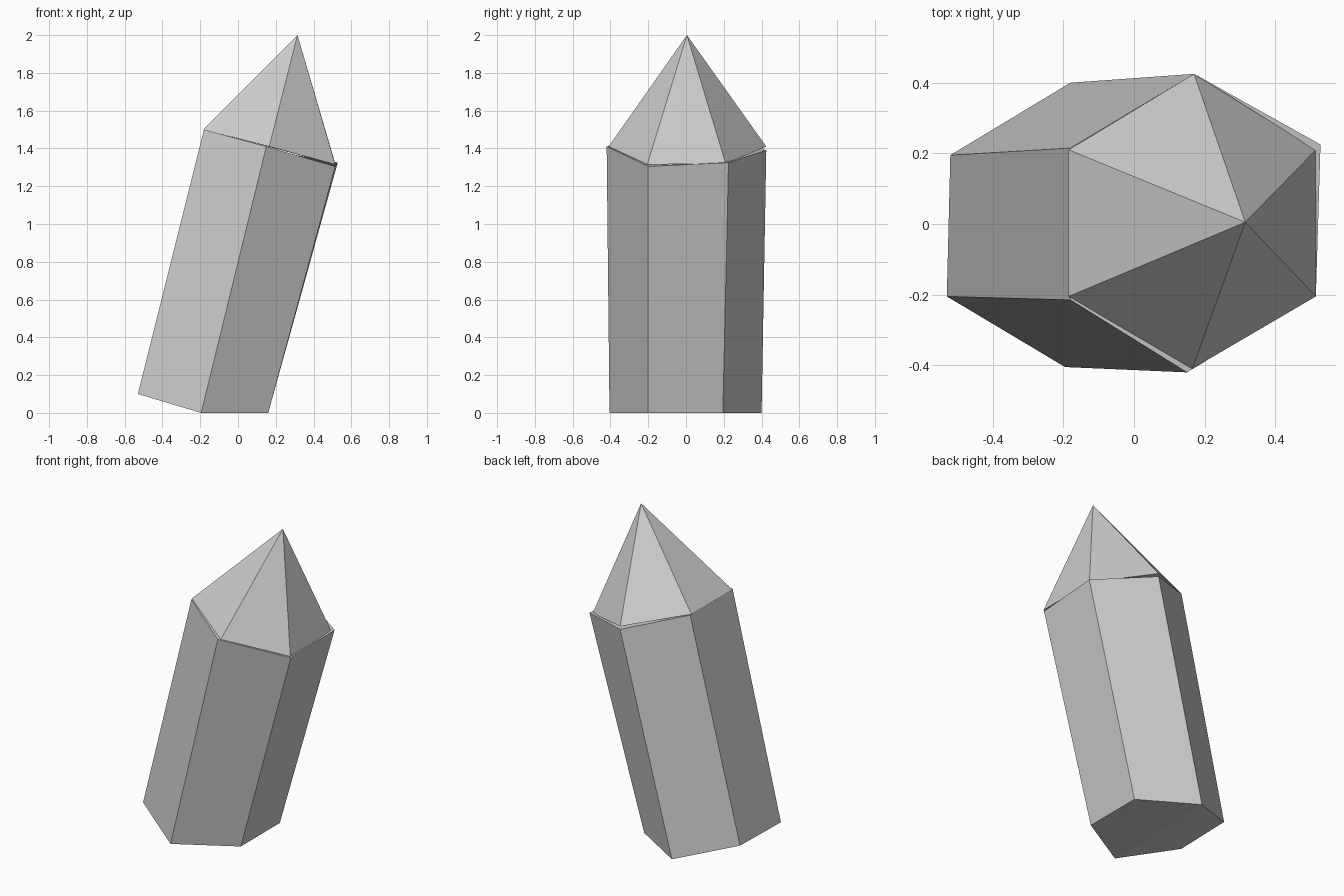
import bpy
import bmesh

default_cube = bpy.data.objects.get("Cube")
if default_cube:
    bpy.data.objects.remove(default_cube, do_unlink=True)

# One pale grey stone colour
stone = bpy.data.materials.new("pale_grey_stone")
stone.use_nodes = True
colour = (0.6, 0.6, 0.6, 1)
stone.diffuse_color = colour
stone.node_tree.nodes["Principled BSDF"].inputs["Base Color"].default_value = colour


def add_ring(bm, points):
    return [bm.verts.new(point) for point in points]


def bridge(bm, lower, upper):
    count = len(lower)
    for i in range(count):
        j = (i + 1) % count
        bm.faces.new((lower[i], lower[j], upper[j], upper[i]))


def finish(bm, name):
    bmesh.ops.recalc_face_normals(bm, faces=bm.faces[:])
    mesh = bpy.data.meshes.new(name)
    bm.to_mesh(mesh)
    bm.free()
    mesh.materials.append(stone)
    part = bpy.data.objects.new(name, mesh)
    bpy.context.scene.collection.objects.link(part)
    return part


# Rings run from the front corner round by the model's left and the back
foot_ring = [(-.195, -.405, 0), (.16, -.2, 0), (.16, .195, 0),
             (-.18, .4, 0), (-.52, .195, .1), (-.53, -.205, .1)]
shoulder_ring = [(.15, -.42, 1.41), (.515, -.2, 1.305), (.528, .225, 1.325),
                 (.17, .425, 1.39), (-.18, .215, 1.495), (-.18, -.215, 1.5)]
tip_ring = [(.165, -.41, 1.41), (.515, -.205, 1.315), (.515, .21, 1.32),
            (.17, .425, 1.41), (-.185, .21, 1.5), (-.185, -.205, 1.5)]

# Leaning six-sided shaft, with a folded underside
bm = bmesh.new()
foot = add_ring(bm, foot_ring)
shoulder = add_ring(bm, shoulder_ring)
bridge(bm, foot, shoulder)
bm.faces.new(shoulder)
bm.faces.new(foot[:4])
bm.faces.new(foot[3:] + foot[:1])
finish(bm, "crystal_shaft")

# Faceted point resting on the shaft
bm = bmesh.new()
rim = add_ring(bm, tip_ring)
apex = bm.verts.new((.315, .005, 2))
for i, corner in enumerate(rim):
    bm.faces.new((corner, rim[(i + 1) % len(rim)], apex))
bm.faces.new(rim)
finish(bm, "crystal_point")
